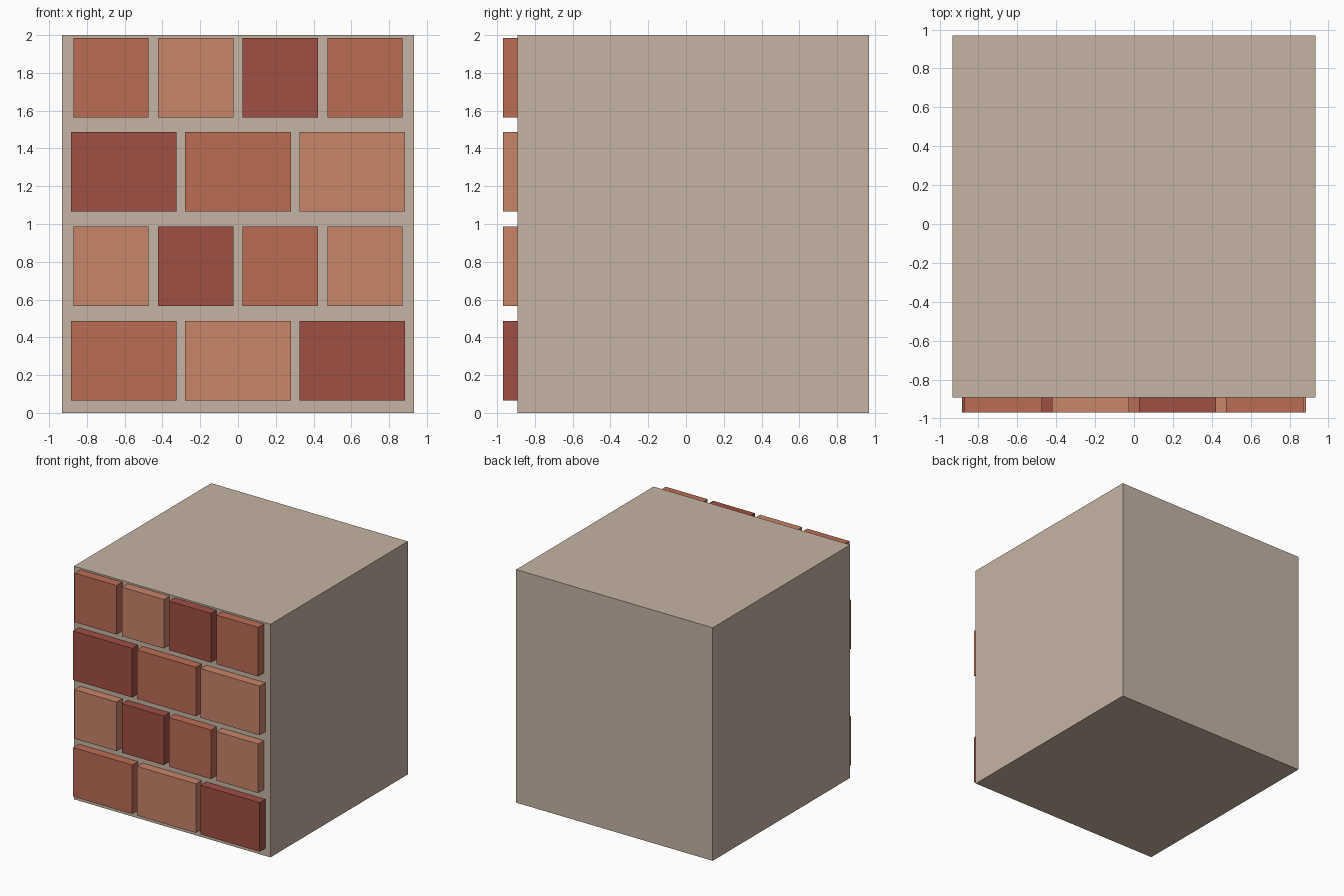
import bpy

if "Cube" in bpy.data.objects:
    bpy.data.objects.remove(bpy.data.objects["Cube"])


def material(name, rgb):
    # 8-bit sRGB to linear viewport colour
    mat = bpy.data.materials.new(name)
    mat.diffuse_color = [((c / 255 + 0.055) / 1.055) ** 2.4 for c in rgb] + [1]
    mat.use_nodes = True
    mat.node_tree.nodes["Principled BSDF"].inputs["Base Color"].default_value = mat.diffuse_color
    return mat


def box(name, lo, hi, mat):
    centre = [(a + b) / 2 for a, b in zip(lo, hi)]
    bpy.ops.mesh.primitive_cube_add(size=1, location=centre)
    obj = bpy.context.object
    obj.name = name
    obj.scale = [b - a for a, b in zip(lo, hi)]
    bpy.ops.object.transform_apply(location=False, rotation=False, scale=True)
    obj.data.materials.append(mat)
    return obj


mortar = material("mortar", (197, 181, 164))
clays = [material("clay_mid", (187, 109, 84)),
         material("clay_light", (200, 133, 104)),
         material("clay_dark", (160, 80, 66))]

FRONT, FACE, BACK = -0.97, -0.893, 0.97

# Solid mortar block
box("wall_block", (-0.933, FACE, 0), (0.933, BACK, 2), mortar)

# Brick courses: three long bricks alternate with four short ones
for row in range(4):
    count, width, pitch = ((3, 0.56, 0.605), (4, 0.398, 0.448))[row % 2]
    z = 0.065 + row * 0.5
    for i in range(count):
        x = (i - (count - 1) / 2) * pitch
        box(f"brick_{row + 1}_{i + 1}",
            (x - width / 2, FRONT, z), (x + width / 2, FACE, z + 0.421),
            clays[(row + i) % 3])
